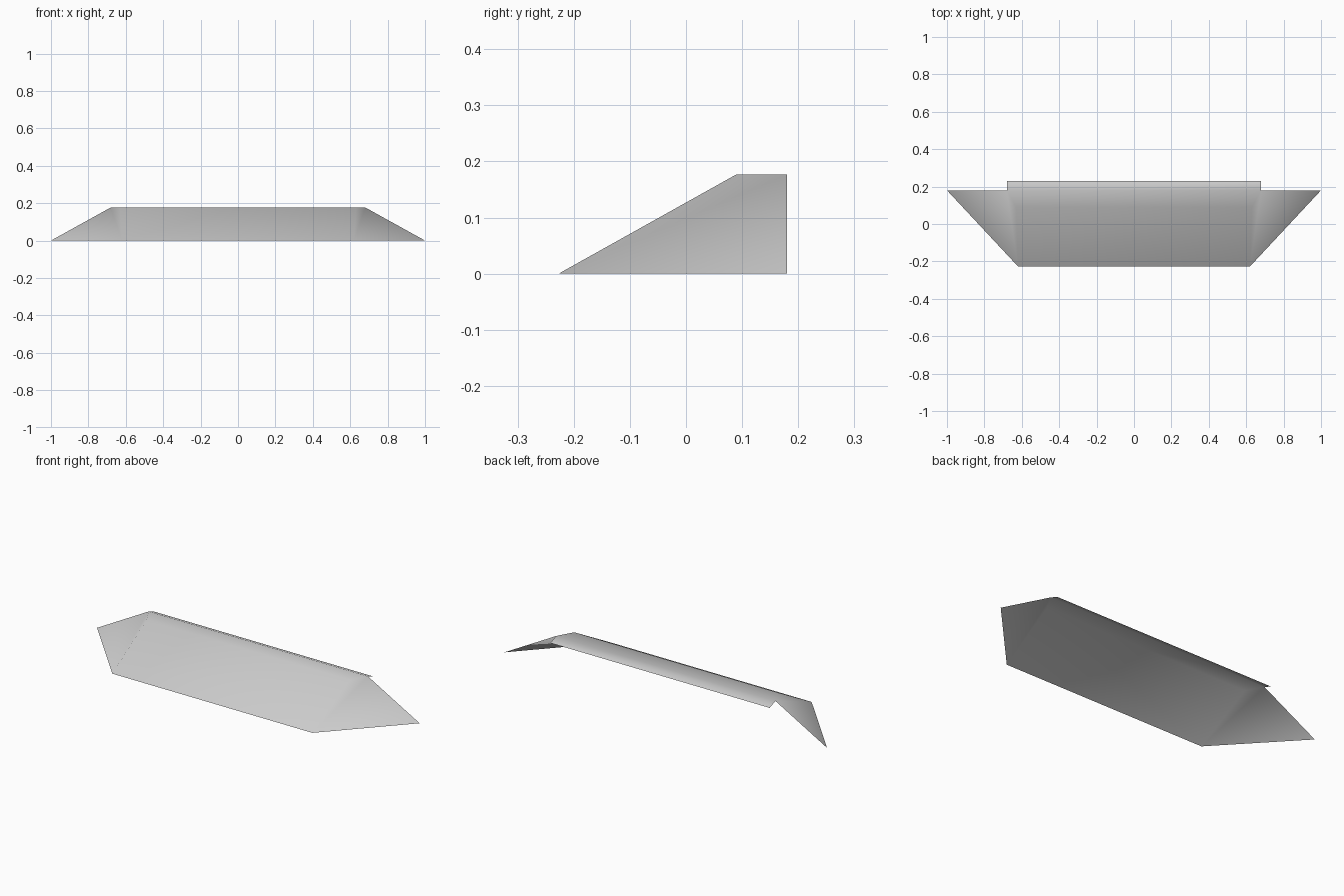
import bpy
import bmesh

# Remove the default cube
cube = bpy.data.objects.get("Cube")
if cube:
    bpy.data.objects.remove(cube, do_unlink=True)

# Single grey finish
grey = bpy.data.materials.new("light_grey")
grey.use_nodes = True
colour = (0.6, 0.6, 0.6, 1)
grey.diffuse_color = colour
grey.node_tree.nodes["Principled BSDF"].inputs["Base Color"].default_value = colour

# Profile from front edge to rear lip: half width, y, z
PROFILE = [
    (0.62, -0.227, 0.0),
    (0.63, 0.09, 0.177),
    (0.68, 0.18, 0.177),
    (0.68, 0.23, 0.157),
]
WING_TIP = (1.0, 0.18, 0.0)


def side_points(bm, side):
    """Vertices of one end of the sheet, with its wing tip."""
    rail = [bm.verts.new((side * x, y, z)) for x, y, z in PROFILE]
    x, y, z = WING_TIP
    return rail, bm.verts.new((side * x, y, z))


bm = bmesh.new()
right, right_tip = side_points(bm, -1)
left, left_tip = side_points(bm, 1)

# Sloped front, flat top and turned-down rear lip
for i in range(len(PROFILE) - 1):
    bm.faces.new((right[i], left[i], left[i + 1], right[i + 1]))

# Swept side wings
bm.faces.new((left[0], left_tip, left[2], left[1]))
bm.faces.new((right[0], right[1], right[2], right_tip))

for face in bm.faces:
    face.smooth = True

mesh = bpy.data.meshes.new("splitter_panel")
bm.to_mesh(mesh)
bm.free()
mesh.materials.append(grey)
panel = bpy.data.objects.new("splitter_panel", mesh)
bpy.context.collection.objects.link(panel)
